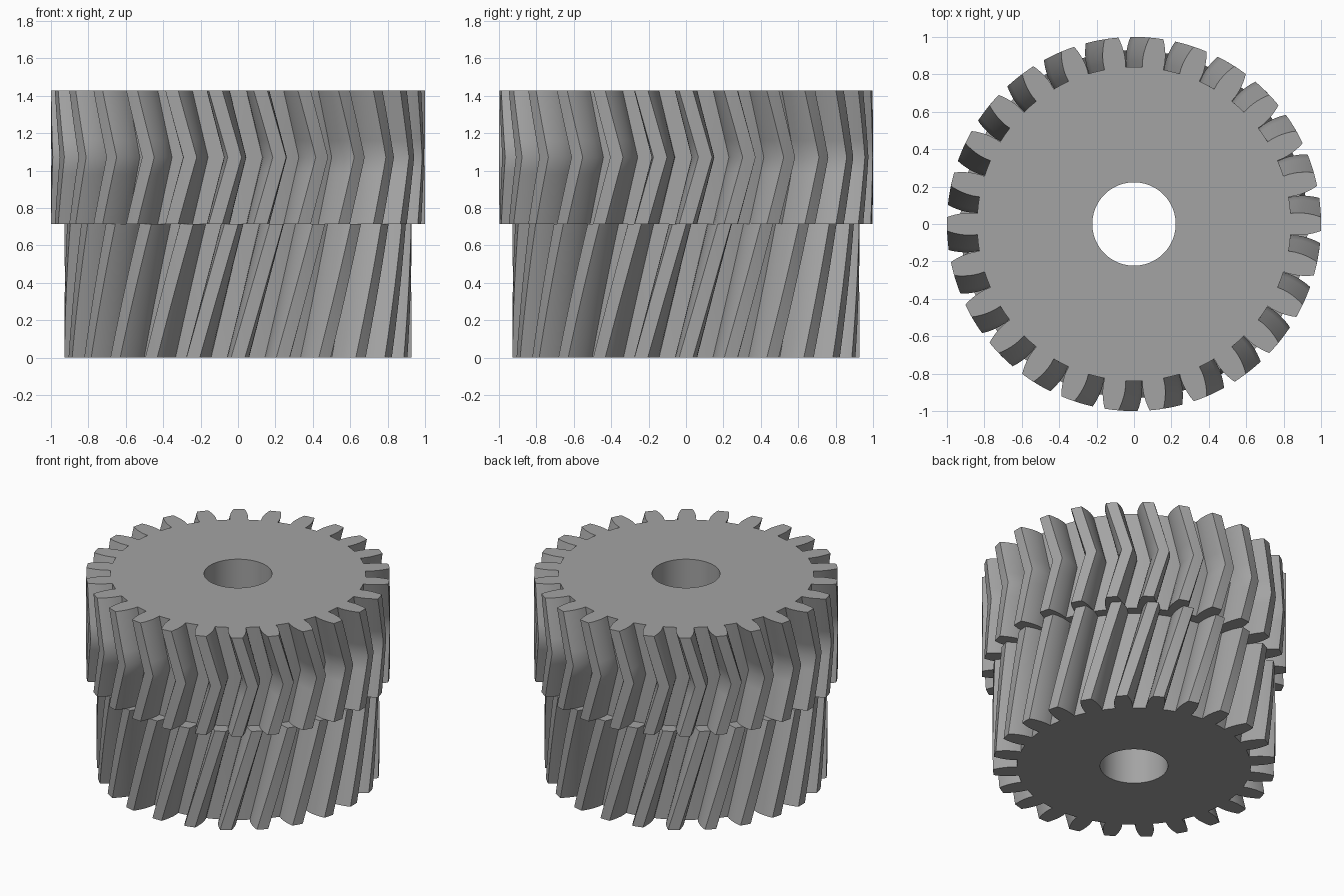
import bpy
import bmesh
import math

old = bpy.data.objects.get("Cube")
if old:
    bpy.data.objects.remove(old, do_unlink=True)

MODULE = 1 / 14          # tooth size shared by both gears
HEIGHT = 10 * MODULE     # thickness of each gear
HOLE = 0.223
HOLE_SIDES = 72
HELIX = math.tan(math.radians(15))

steel = bpy.data.materials.new("steel_grey")
steel.use_nodes = True
grey = (0.37, 0.37, 0.37, 1)
steel.diffuse_color = grey
steel.node_tree.nodes["Principled BSDF"].inputs["Base Color"].default_value = grey

# One curved tooth flank, root to tip: (modules from pitch circle, half width in tooth pitches)
FLANK = [(-1.25, 0.28), (-0.8, 0.284), (-0.4, 0.273), (0, 0.25), (0.35, 0.222),
         (0.7, 0.188), (1, 0.152)]


def gear_outline(teeth):
    """Closed outline as (radius, angle) pairs, counterclockwise."""
    pitch = 2 * math.pi / teeth
    radius = teeth * MODULE / 2
    tip = (radius + MODULE, 0)
    rise = [(radius + a * MODULE, -w * pitch) for a, w in FLANK]
    fall = [(r, -a) for r, a in reversed(rise)]
    valley = (rise[0][0], pitch / 2)
    tooth = rise + [tip] + fall + [valley]
    return [(r, a + i * pitch) for i in range(teeth) for r, a in tooth]


def add_ring(bm, points, z):
    verts = [bm.verts.new((r * math.cos(a), r * math.sin(a), z)) for r, a in points]
    edges = [bm.edges.new((v, verts[i - 1])) for i, v in enumerate(verts)]
    return verts, edges


def join_rings(bm, low, high):
    for i in range(len(low)):
        bm.faces.new((low[i - 1], low[i], high[i], high[i - 1]))


def build_gear(name, teeth, base_z, twist_at, steps):
    """Stack twisted outlines, then close the ends around the shaft hole."""
    bm = bmesh.new()
    outline = gear_outline(teeth)
    circle = [(HOLE, 2 * math.pi * i / HOLE_SIDES) for i in range(HOLE_SIDES)]
    rings = []
    for s in range(steps + 1):
        h = HEIGHT * s / steps
        turn = twist_at(h) * HELIX / (teeth * MODULE / 2)
        rings.append(add_ring(bm, [(r, a + turn) for r, a in outline], base_z + h))
    for low, high in zip(rings, rings[1:]):
        join_rings(bm, low[0], high[0])
    # Shaft hole wall
    bores = [add_ring(bm, circle, base_z), add_ring(bm, circle, base_z + HEIGHT)]
    join_rings(bm, bores[0][0], bores[1][0])
    # Flat end faces
    for ring, bore in ((rings[0], bores[0]), (rings[-1], bores[1])):
        bmesh.ops.triangle_fill(bm, use_beauty=True, edges=ring[1] + bore[1])
    bmesh.ops.recalc_face_normals(bm, faces=bm.faces[:])
    mesh = bpy.data.meshes.new(name)
    bm.to_mesh(mesh)
    bm.free()
    mesh.materials.append(steel)
    gear = bpy.data.objects.new(name, mesh)
    bpy.context.collection.objects.link(gear)
    bpy.ops.object.select_all(action='DESELECT')
    gear.select_set(True)
    bpy.context.view_layer.objects.active = gear
    bpy.ops.object.shade_smooth_by_angle(angle=math.radians(32))


# Lower gear with plain helical teeth
build_gear("lower_helical_gear", 24, 0, lambda h: h, 8)
# Upper gear with V-shaped teeth that turn back at mid height
build_gear("upper_herringbone_gear", 26, HEIGHT, lambda h: min(h, HEIGHT - h), 8)
